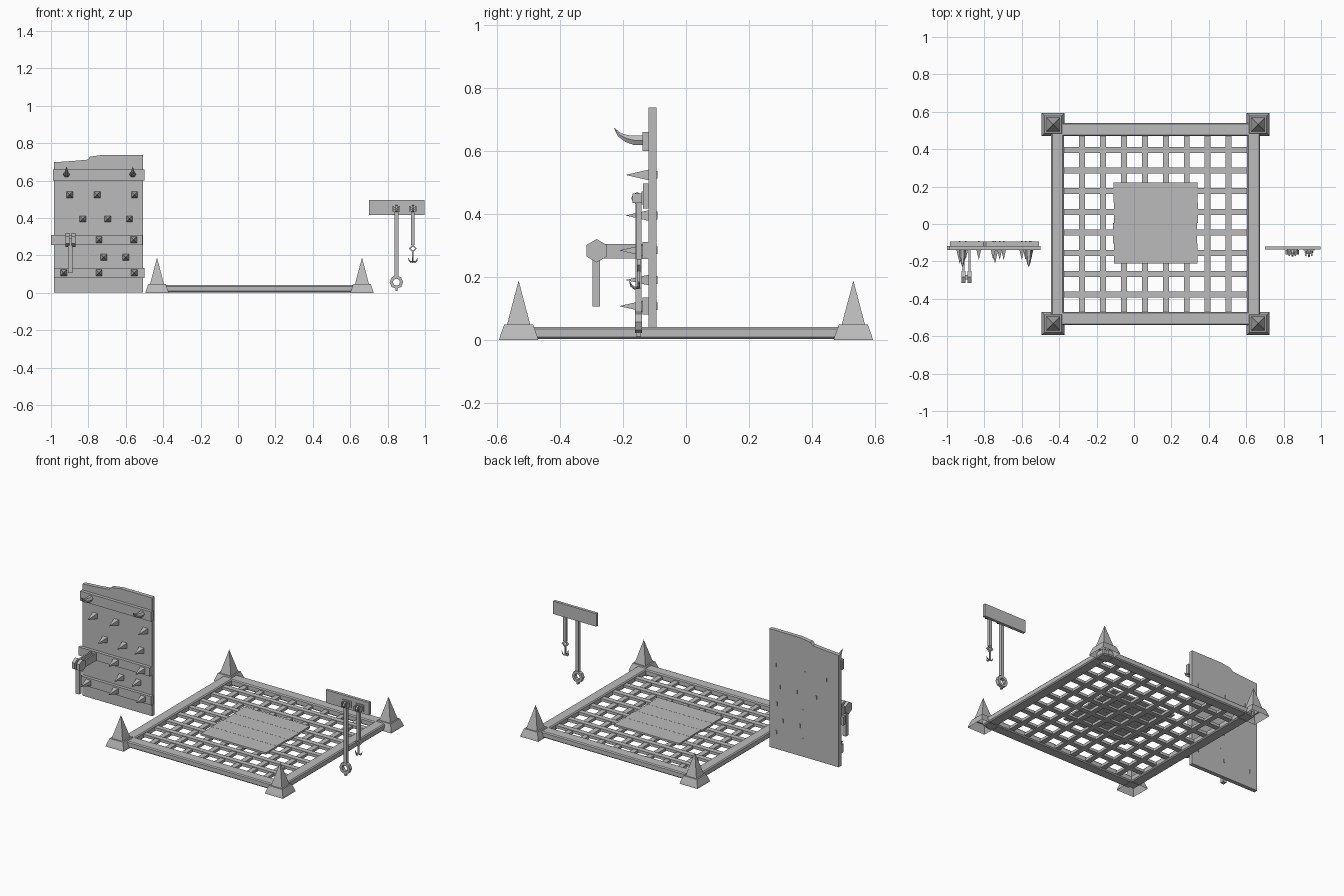
import bpy, bmesh, math
from mathutils import Vector

old = bpy.data.objects.get("Cube")
if old:
    bpy.data.objects.remove(old)

grey = bpy.data.materials.new("plain_grey")
grey.use_nodes = True
COLOUR = (0.5, 0.5, 0.5, 1)
grey.diffuse_color = COLOUR
grey.node_tree.nodes["Principled BSDF"].inputs["Base Color"].default_value = COLOUR


def finish(name, bm):
    bmesh.ops.recalc_face_normals(bm, faces=bm.faces)
    mesh = bpy.data.meshes.new(name)
    bm.to_mesh(mesh)
    bm.free()
    mesh.materials.append(grey)
    ob = bpy.data.objects.new(name, mesh)
    bpy.context.collection.objects.link(ob)
    return ob


def box(name, x, y, z, bevel=0):
    """Box between (min, max) pairs."""
    bm = bmesh.new()
    bmesh.ops.create_cube(bm, size=1)
    for v in bm.verts:
        v.co = [r[0] if c < 0 else r[1] for c, r in zip(v.co, (x, y, z))]
    ob = finish(name, bm)
    if bevel:
        mod = ob.modifiers.new("bevel", "BEVEL")
        mod.width = bevel
        mod.segments = 1
    return ob


def loft(name, rings, cap_start=True, cap_end=True):
    """Skin a list of equal-length point rings."""
    bm = bmesh.new()
    rows = [[bm.verts.new(p) for p in ring] for ring in rings]
    n = len(rows[0])
    for a, b in zip(rows, rows[1:]):
        for i in range(n):
            j = (i + 1) % n
            bm.faces.new((a[i], a[j], b[j], b[i]))
    if cap_start:
        bm.faces.new(rows[0])
    if cap_end:
        bm.faces.new(rows[-1])
    bmesh.ops.remove_doubles(bm, verts=bm.verts, dist=0.00001)
    return finish(name, bm)


def square(centre, half, u, v):
    c, u, v = Vector(centre), Vector(u), Vector(v)
    return [c + (u * a + v * b) * half for a, b in ((-1, -1), (1, -1), (1, 1), (-1, 1))]


def sweep(name, path, radii, sides=4):
    """Tapered tube along a path."""
    pts = [Vector(p) for p in path]
    rings = []
    for i, p in enumerate(pts):
        t = (pts[min(i + 1, len(pts) - 1)] - pts[max(i - 1, 0)]).normalized()
        u = t.cross(Vector((0.31, 0.2, 0.93) if abs(t.z) < 0.6 else (0, 1, 0))).normalized()
        if abs(t.x) < 0.001:
            u = Vector((1, 0, 0))
        v = t.cross(u)
        rings.append([p + (u * math.cos(a) + v * math.sin(a)) * radii[i]
                      for a in (math.tau * k / sides for k in range(sides))])
    return loft(name, rings)


def extrude_profile(name, points, y):
    """Extrude an x-z outline along y."""
    return loft(name, [[(px, yy, pz) for px, pz in points] for yy in y])


def ring(name, centre, outer, inner, half, sides, axis="y"):
    """Flat polygonal ring, facing along x or y."""
    rings = []
    for k in range(sides):
        a = math.tau * k / sides
        row = []
        for r, d in ((outer, -half), (outer, half), (inner, half), (inner, -half)):
            off = (r * math.cos(a), d, r * math.sin(a))
            if axis == "x":
                off = (d, r * math.cos(a), r * math.sin(a))
            row.append(Vector(centre) + Vector(off))
        rings.append(row)
    return loft(name, rings + rings[:1], False, False)


# Floor trap frame
CX = 0.115
for s, side in ((-1, "right"), (1, "left")):
    box(side + "_frame_beam", sorted((CX + s * 0.49, CX + s * 0.558)), (-0.53, 0.53), (0.003, 0.041), 0.006)
for s, side in ((-1, "front"), (1, "back")):
    box(side + "_frame_beam", (CX - 0.53, CX + 0.53), sorted((s * 0.47, s * 0.54)), (0.003, 0.041), 0.006)

# Corner blocks, open underneath, with spikes
for sx in (-1, 1):
    for sy in (-1, 1):
        x, y = CX + sx * 0.548, sy * 0.532
        steps = ((0.062, 0), (0.059, 0.012), (0.046, 0.048), (0.037, 0.048), (0.0001, 0.188))
        loft("corner_spike", [square((x, y, z), h, (1, 0, 0), (0, 1, 0)) for h, z in steps], False)

# Grate
for i in range(8):
    x = -0.278 + i * 0.112
    box("grate_long_bar", (x - 0.016, x + 0.016), (-0.48, 0.48), (0.01, 0.027))
    y = 0.396 - i * 0.1104
    box("grate_cross_bar", (CX - 0.5, CX + 0.5), (y - 0.016, y + 0.016), (0.014, 0.031))

# Pressure plate planks
for i, (a, b) in enumerate(((-0.108, 0.34), (-0.112, 0.338), (-0.106, 0.343), (-0.11, 0.34))):
    y = -0.212 + i * 0.109
    box("plate_plank", (a, b), (y, y + 0.108), (0.026, 0.038))

# Spiked door with broken top edge
extrude_profile("door_panel", [(-0.985, 0.003), (-0.507, 0.003), (-0.507, 0.738), (-0.72, 0.738),
                               (-0.79, 0.728), (-0.805, 0.712), (-0.88, 0.705), (-0.985, 0.698)],
                (-0.119, -0.094))
for x0, x1, z0, z1 in ((-0.99, -0.5, 0.6, 0.66), (-1, -0.51, 0.257, 0.31), (-0.985, -0.5, 0.08, 0.134)):
    box("door_batten", (x0, x1), (-0.139, -0.117), (z0, z1))

# Door spikes by row: height, base depth, positions
rows = ((0.524, -0.118, (-0.9, -0.753, -0.553)), (0.395, -0.118, (-0.83, -0.697, -0.58)),
        (0.284, -0.138, (-0.743, -0.558)), (0.19, -0.118, (-0.718, -0.6)),
        (0.107, -0.138, (-0.932, -0.743, -0.555)))
for z, y, xs in rows:
    for x in xs:
        loft("door_spike", [square((x, yy, z), h, (1, 0, 0), (0, 0, 1))
                            for yy, h in ((y, 0.017), (y - 0.072, 0.0005))])
        box("spike_nail_end", (x - 0.004, x + 0.004), (-0.096, -0.091), (z - 0.012, z + 0.012))

# Curved horns on the top batten
for x in (-0.917, -0.563):
    path = [(x, -0.135, 0.634), (x, -0.165, 0.634), (x, -0.19, 0.64), (x, -0.212, 0.652), (x, -0.229, 0.674)]
    sweep("door_horn", path, (0.018, 0.017, 0.013, 0.008, 0.0005), 6)

# Latch: two arms with hexagonal ends and a hanging bar
for s in (-1, 1):
    x = -0.896 + s * 0.016
    box("latch_arm", (x - 0.005, x + 0.005), (-0.285, -0.13), (0.259, 0.305))
    loft("latch_hexagon", [[(x + d, -0.284 + 0.037 * math.sin(math.tau * k / 6),
                             0.283 + 0.037 * math.cos(math.tau * k / 6)) for k in range(6)]
                           for d in (-0.01, 0.01)])
box("latch_pin", (-0.915, -0.877), (-0.291, -0.277), (0.276, 0.29))
box("latch_hanging_bar", (-0.909, -0.884), (-0.297, -0.273), (0.105, 0.29))

# Hanging rack board
box("rack_board", (0.7, 0.997), (-0.137, -0.119), (0.417, 0.497))
for x in (0.847, 0.935):
    box("rack_bracket", (x - 0.029, x + 0.029), (-0.142, -0.135), (0.43, 0.472))
    for s in (-1, 1):
        box("rack_clip", (x + s * 0.016 - 0.004, x + s * 0.016 + 0.004), (-0.17, -0.14), (0.435, 0.465))
    box("rack_pin", (x - 0.02, x + 0.02), (-0.16, -0.15), (0.444, 0.456))
    ring("rack_loop", (x, -0.155, 0.45), 0.019, 0.011, 0.006, 8, "x")

# Long tool with ring end
box("long_tool_bar", (0.837, 0.858), (-0.161, -0.141), (0.088, 0.437))
ring("long_tool_ring", (0.847, -0.151, 0.057), 0.036, 0.019, 0.011, 8)
box("long_tool_tip", (0.842, 0.854), (-0.159, -0.143), (0.01, 0.03))

# Short tool with link and grappling hook
box("short_tool_bar", (0.926, 0.944), (-0.158, -0.142), (0.255, 0.437))
ring("short_tool_link", (0.935, -0.15, 0.237), 0.022, 0.012, 0.006, 4)
box("hook_shank", (0.931, 0.939), (-0.154, -0.146), (0.165, 0.22))
for dx, dy in ((1, 0), (-1, 0), (0, -1)):
    path = [(0.935 + dx * r, -0.15 + dy * r * 1.2, z)
            for r, z in ((0, 0.167), (0.012, 0.165), (0.02, 0.172), (0.025, 0.187))]
    sweep("hook_prong", path, (0.005, 0.005, 0.004, 0.0005))
